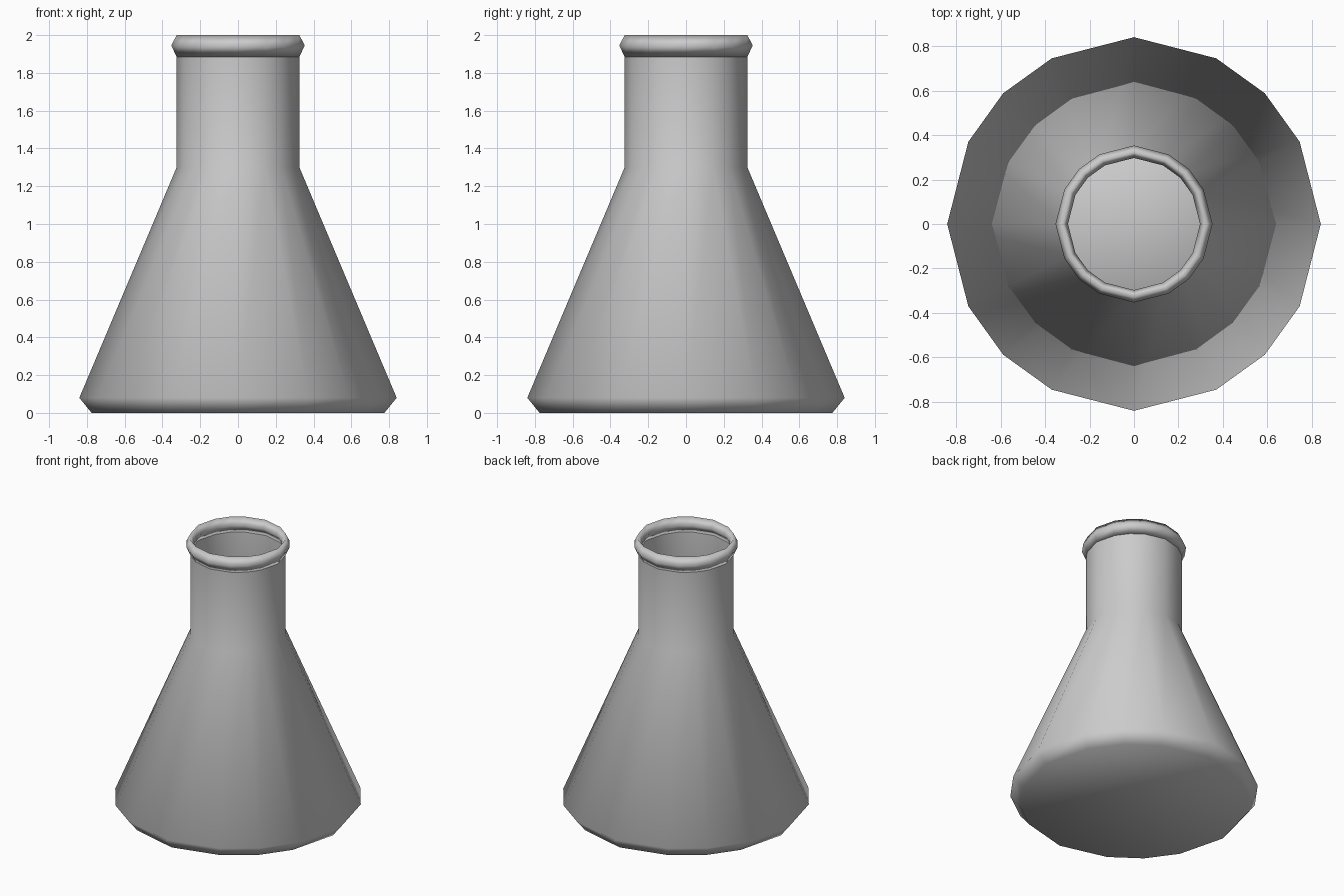
import bpy, bmesh
from math import radians, cos, sin

if "Cube" in bpy.data.objects:
    bpy.data.objects.remove(bpy.data.objects["Cube"])

# uneven 16-sided section: (angle, radius factor) per quadrant
QUAD = [(0, 1.0), (26.4, 0.99), (45, 0.99), (63.6, 0.99)]
SECTION = [(radians(a + 90 * q), f) for q in range(4) for a, f in QUAD]


def lathe(name, profile, closed=False, cap_bottom=False, cap_top=False):
    bm = bmesh.new()
    rings = [[bm.verts.new((r * f * cos(a), r * f * sin(a), z)) for a, f in SECTION]
             for r, z in profile]
    n = len(SECTION)
    pairs = list(zip(rings, rings[1:]))
    if closed:
        pairs.append((rings[-1], rings[0]))
    for lo, hi in pairs:
        for i in range(n):
            j = (i + 1) % n
            bm.faces.new((lo[i], lo[j], hi[j], hi[i]))
    if cap_bottom:
        bm.faces.new(rings[0][::-1])
    if cap_top:
        bm.faces.new(rings[-1])
    for f in bm.faces:
        f.smooth = True
    mesh = bpy.data.meshes.new(name)
    bm.to_mesh(mesh)
    bm.free()
    ob = bpy.data.objects.new(name, mesh)
    bpy.context.collection.objects.link(ob)
    return ob


# conical glass body with straight neck
lathe("flask_body", [(0.775, 0), (0.84, 0.08), (0.325, 1.3), (0.325, 1.885)],
      cap_bottom=True)

# thick beaded lip
lathe("flask_lip", [(0.325, 1.885), (0.353, 1.945), (0.325, 2.0), (0.297, 1.945)],
      closed=True)

# liquid filling the lower part, just inside the glass
lathe("liquid", [(0.77, 0.005), (0.835, 0.08), (0.63, 0.565)],
      cap_bottom=True, cap_top=True)
